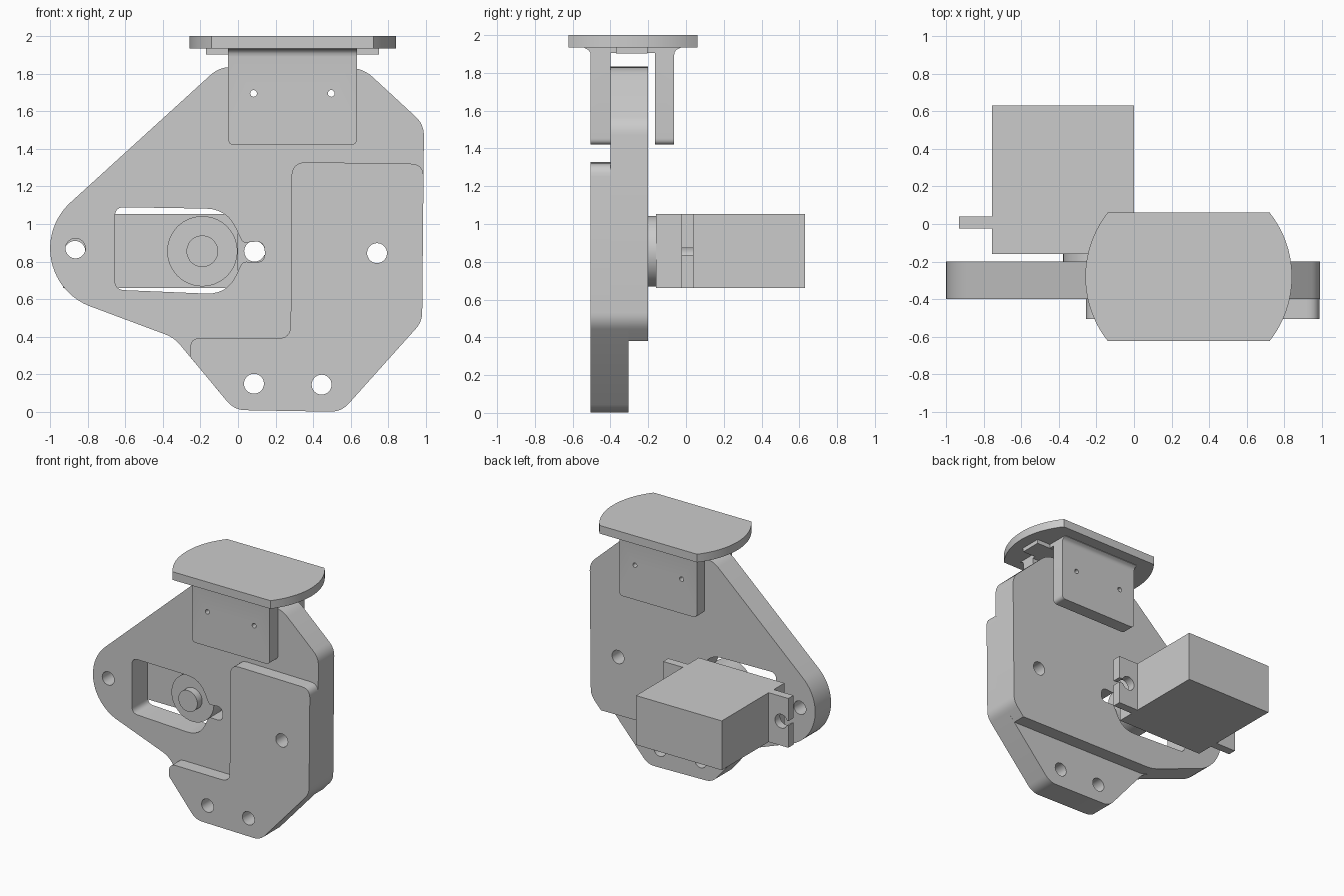
import bpy, bmesh, math
from mathutils import Vector

cube = bpy.data.objects.get("Cube")
if cube:
    bpy.data.objects.remove(cube, do_unlink=True)

grey = bpy.data.materials.new("plain grey")
grey.use_nodes = True
GREY = (0.6, 0.6, 0.6, 1)
grey.diffuse_color = GREY
grey.node_tree.nodes["Principled BSDF"].inputs["Base Color"].default_value = GREY


def rounded(points, steps=6):
    """Round each (a, b, setback) corner of a closed profile."""
    out = []
    for i, p in enumerate(points):
        c = Vector(p[:2])
        if len(p) < 3:
            out.append(c)
            continue
        a, b = Vector(points[i - 1][:2]), Vector(points[(i + 1) % len(points)][:2])
        s = c + (a - c).normalized() * p[2]
        e = c + (b - c).normalized() * p[2]
        for k in range(steps + 1):
            t = k / steps
            out.append(s * (1 - t) ** 2 + c * 2 * t * (1 - t) + e * t * t)
    return out


def arc(cx, cz, r, start, end, n):
    return [(cx + r * math.cos(math.radians(start + (end - start) * k / n)),
             cz + r * math.sin(math.radians(start + (end - start) * k / n)))
            for k in range(n + 1)]


def prism(name, profile, lo, hi, axis="y"):
    """Extrude a closed profile along an axis."""
    place = {"x": lambda a, b, d: (d, a, b),
             "y": lambda a, b, d: (a, d, b),
             "z": lambda a, b, d: (a, b, d)}[axis]
    bm = bmesh.new()
    rings = [[bm.verts.new(place(p[0], p[1], d)) for p in profile] for d in (lo, hi)]
    bm.faces.new(rings[0])
    bm.faces.new(rings[1])
    n = len(profile)
    for i in range(n):
        j = (i + 1) % n
        bm.faces.new((rings[0][i], rings[0][j], rings[1][j], rings[1][i]))
    bmesh.ops.recalc_face_normals(bm, faces=bm.faces)
    mesh = bpy.data.meshes.new(name)
    bm.to_mesh(mesh)
    bm.free()
    mesh.materials.append(grey)
    ob = bpy.data.objects.new(name, mesh)
    bpy.context.collection.objects.link(ob)
    return ob


def rect(a0, a1, b0, b1):
    return [(a0, b0), (a1, b0), (a1, b1), (a0, b1)]


def disc(name, x, z, r, lo, hi, n=40):
    return prism(name, arc(x, z, r, 0, 360, n)[:-1], lo, hi)


def combine(ob, other, operation):
    mod = ob.modifiers.new("combine", "BOOLEAN")
    mod.operation, mod.object, mod.solver = operation, other, "EXACT"
    bpy.context.view_layer.objects.active = ob
    bpy.ops.object.modifier_apply(modifier=mod.name)
    bpy.data.objects.remove(other, do_unlink=True)


def drill(ob, x, z, r, n=32):
    combine(ob, disc("drill", x, z, r, -1, 1, n), "DIFFERENCE")


# Plate layers: full middle, shorter rear, raised front, sharing one outline
upper = arc(-0.67, 0.87, 0.33, 252, 132, 24) + [
    (-0.1, 1.835, 0.06), (0.665, 1.83, 0.07), (0.99, 1.53, 0.06), (0.98, 0.48, 0.05)]
crook = (-0.34, 0.395, 0.05)
foot = [(0.55, 0.0, 0.06), (-0.02, 0.01, 0.06)]
plates = [
    prism("middle_plate", rounded(upper + foot + [crook]), -0.4, -0.305),
    prism("rear_plate", rounded(upper + [(0.89, 0.38), crook]), -0.305, -0.2),
    prism("front_plate", rounded([(0.988, 1.32, 0.07), (0.98, 0.48, 0.05)] + foot + [
        (-0.255, 0.293), (-0.255, 0.395, 0.06), (0.28, 0.39, 0.07), (0.285, 1.33, 0.08)]),
        -0.505, -0.4)]

# Slot for the motor neck with a keyhole end
slot_profile = rounded([
    (-0.655, 1.09, 0.05), (-0.06, 1.08, 0.11), (0.025, 0.9, 0.02), (0.14, 0.91, 0.05),
    (0.145, 0.795, 0.05), (0.025, 0.8, 0.02), (-0.06, 0.625, 0.11), (-0.655, 0.65, 0.05)])
body = plates[0]
combine(body, plates[1], "UNION")
combine(body, plates[2], "UNION")
combine(body, prism("slot", slot_profile, -1, 1), "DIFFERENCE")
for x, z in ((-0.865, 0.87), (0.74, 0.845), (0.085, 0.15), (0.445, 0.145)):
    drill(body, x, z, 0.053)

# Motor box, neck and shaft
box = prism("motor_box", rect(-0.757, 0.0, 0.66, 1.053), -0.16, 0.63)
neck = disc("motor_neck", -0.19, 0.855, 0.187, -0.3, -0.155, 56)
shaft = disc("motor_shaft", -0.19, 0.855, 0.084, -0.36, -0.29)

# Motor ears with open screw holes
ears = []
for name, side in (("right_motor_ear", -1), ("left_motor_ear", 1)):
    inner, outer = -0.379 + side * 0.375, -0.379 + side * 0.552
    hole = -0.39 + side * 0.478
    ear = prism(name, rect(min(inner, outer), max(inner, outer), 0.66, 1.053), -0.025, 0.04)
    drill(ear, hole, 0.855, 0.055)
    notch = prism("notch", rect(min(hole, outer + side), max(hole, outer + side),
                                0.836, 0.872), -1, 1)
    combine(ear, notch, "DIFFERENCE")
    ears.append(ear)

# Top platform: a disc with two straight sides, with a strip and bridge below
half = math.degrees(math.asin(0.342 / 0.55))
platform = prism("top_platform", arc(0.291, -0.281, 0.55, -half, half, 20)
                 + arc(0.291, -0.281, 0.55, 180 - half, 180 + half, 20), 1.935, 2.0, "z")
strip = prism("platform_strip", rect(-0.17, 0.75, -0.37, -0.205), 1.903, 1.94, "z")
bridge = prism("bracket_bridge", rect(-0.052, 0.633, -0.402, -0.163), 1.905, 1.94, "z")

# Two hanging brackets, filleted into the platform
brackets = []
for name, y0, y1, out in (("front_bracket", -0.505, -0.4, -1),
                          ("rear_bracket", -0.165, -0.063, 1)):
    flap = prism(name, rounded([(-0.052, 1.94), (0.633, 1.94), (0.633, 1.42, 0.035),
                                (-0.052, 1.42, 0.035)]), y0, y1)
    edge = y0 if out < 0 else y1
    fillet = prism("fillet", [(edge - out * 0.02, 1.94)] + [
        (edge + out * a, z) for a, z in ((0.035, 1.94), (0.033, 1.932), (0.012, 1.922),
                                         (0.002, 1.908), (0, 1.89))]
        + [(edge - out * 0.02, 1.89)], -0.052, 0.633, "x")
    combine(flap, fillet, "UNION")
    brackets.append(flap)

# Pin holes through brackets and plate
for ob in brackets + [body]:
    for x in (0.083, 0.496):
        drill(ob, x, 1.695, 0.018, 20)
body.name = "main_plate"

# Smooth the curved walls, keep edges sharp
bpy.ops.object.select_all(action="DESELECT")
for ob in [body, box, neck, shaft, platform, strip, bridge] + ears + brackets:
    ob.select_set(True)
bpy.context.view_layer.objects.active = body
bpy.ops.object.shade_smooth_by_angle(angle=math.radians(30))
